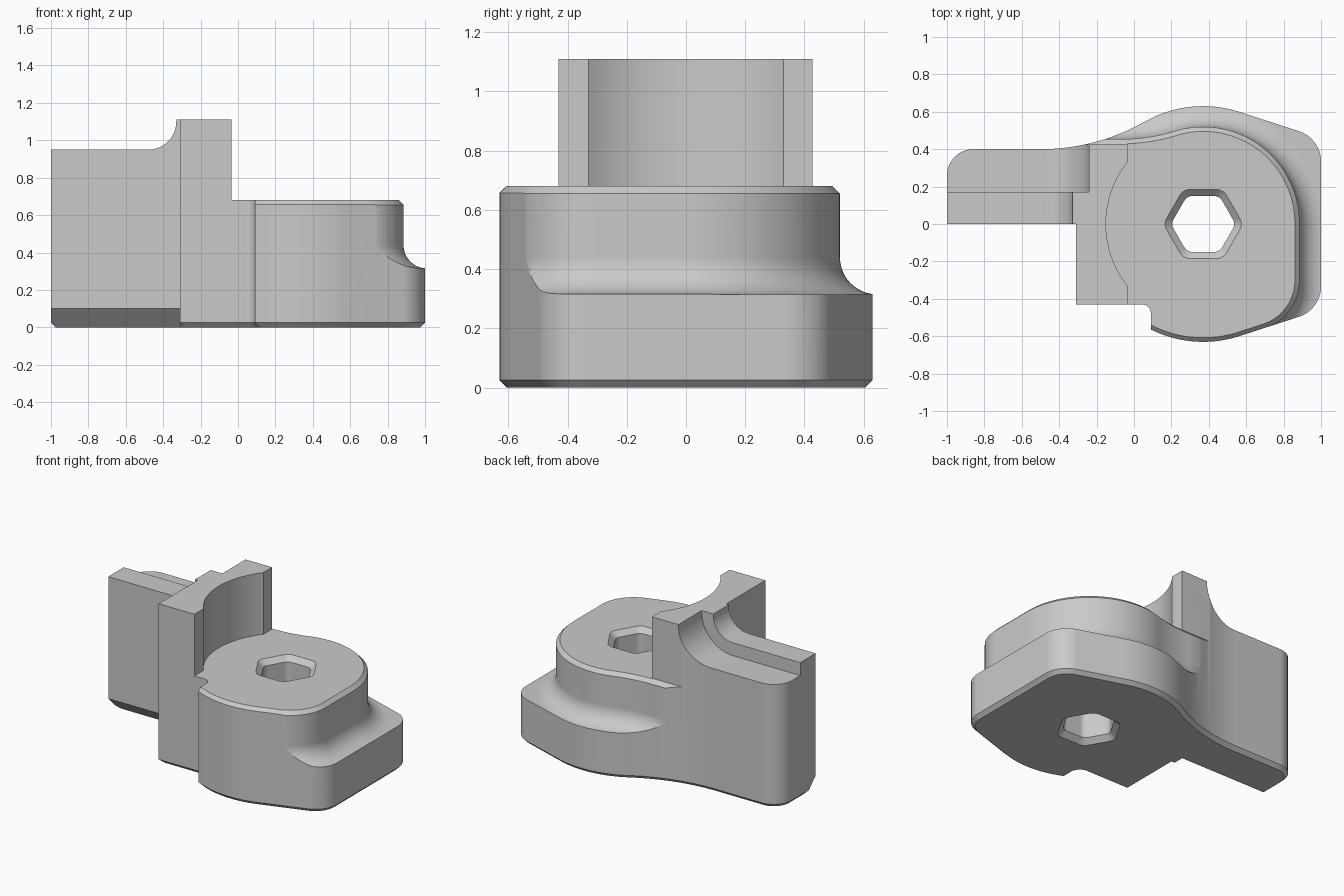
import bpy, bmesh
from math import cos, sin, radians, tan
from mathutils import Vector

cube = bpy.data.objects.get("Cube")
if cube:
    bpy.data.objects.remove(cube)

steel = bpy.data.materials.new("plain grey")
steel.use_nodes = True
GREY = (0.59, 0.59, 0.59, 1)
steel.diffuse_color = GREY
steel.node_tree.nodes["Principled BSDF"].inputs["Base Color"].default_value = GREY


def arc(cx, cy, r, a0, a1, n=20):
    angles = [radians(a0 + (a1 - a0) * i / n) for i in range(n + 1)]
    return [Vector((cx + r * cos(a), cy + r * sin(a))) for a in angles]


def fillet(p, c, q, r, n=10):
    """Round the corner c between p and q with radius r."""
    p, c, q = Vector(p), Vector(c), Vector(q)
    u, v = (p - c).normalized(), (q - c).normalized()
    half = u.angle(v) / 2
    start, end = c + u * (r / tan(half)), c + v * (r / tan(half))
    mid = c + (u + v).normalized() * (r / sin(half))
    a, b = start - mid, end - mid
    return [mid + a.lerp(b, i / n).normalized() * r for i in range(n + 1)]


def normals(pts, closed):
    """Outward mitre vectors of a clockwise path."""
    out = []
    last = len(pts) - 1
    for i, p in enumerate(pts):
        dirs = []
        if closed or i > 0:
            dirs.append((p - pts[i - 1]).normalized())
        if closed or i < last:
            dirs.append((pts[(i + 1) % len(pts)] - p).normalized())
        ns = [Vector((-d.y, d.x)) for d in dirs]
        out.append(ns[0] if len(ns) == 1 else (ns[0] + ns[1]) / (1 + ns[0].dot(ns[1])))
    return out


def loft(name, rings):
    """Solid skinned over closed rings, capped at both ends."""
    bm = bmesh.new()
    rows = [[bm.verts.new(p) for p in ring] for ring in rings]
    for a, b in zip(rows, rows[1:]):
        for i in range(len(a)):
            j = (i + 1) % len(a)
            bm.faces.new((a[i], a[j], b[j], b[i]))
    bm.faces.new(rows[0])
    bm.faces.new(rows[-1])
    bmesh.ops.recalc_face_normals(bm, faces=bm.faces)
    mesh = bpy.data.meshes.new(name)
    bm.to_mesh(mesh)
    bm.free()
    mesh.materials.append(steel)
    ob = bpy.data.objects.new(name, mesh)
    bpy.context.collection.objects.link(ob)
    return ob


def cut(body, cutter):
    bpy.context.view_layer.objects.active = body
    mod = body.modifiers.new("cut", "BOOLEAN")
    mod.operation, mod.solver, mod.object = "DIFFERENCE", "EXACT", cutter
    bpy.ops.object.modifier_apply(modifier=mod.name)
    bpy.data.objects.remove(cutter)


# Full plan outline, clockwise from the arm's front corner
HUB, R = 0.37, 0.63
tip = Vector((HUB + R * cos(radians(72)), R * sin(radians(72))))
corner = (1.0, tip.y - (1.0 - tip.x) * tan(radians(18)))
flank = fillet(tip, corner, (1.0, 0), 0.17)
outline = [Vector((-1, 0))]
outline += fillet((-1, 0), (-1, 0.4), (0, 0.4), 0.14)
outline += arc(-0.5, 1.53, 1.13, -90, -60.4)
outline += arc(HUB, 0, R, 119.6, 72, 24)[1:]
outline += flank + [Vector((p.x, -p.y)) for p in reversed(flank)]
outline += arc(HUB, 0, R, -72, -116.4, 24)
outline += fillet((0.09, -0.56), (0.09, -0.43), (-0.3, -0.43), 0.045, 6)
outline += [Vector((-0.31, -0.43)), Vector((-0.31, 0))]

# Body blank with a chamfered foot
mitres = normals(outline, True)
levels = [(-0.025, 0), (0, 0.025), (0, 1.11)]
body = loft("bracket_body", [[(p + m * d).to_3d() + Vector((0, 0, z))
                              for p, m in zip(outline, mitres)] for d, z in levels])

# Round space in front of the upright post
clear = [Vector((-0.04, -1))] + arc(0.38, 0, 0.53, 218.5, 141.5, 32)
clear += [Vector((-0.04, 1)), Vector((2, 1)), Vector((2, -1))]
cut(body, loft("post_cutter", [[(p.x, p.y, z) for p in clear] for z in (0.68, 2)]))

# Arm top: a high front rail and a lower back ledge, both curving up to the post
for r, y0, y1 in ((0.24, 0.17, 1), (0.15, -0.1, 0.25)):
    side = arc(-0.48, 1.10, r, -90, 0, 16)
    side += [Vector((r - 0.48, 1.3)), Vector((-1.2, 1.3)), Vector((-1.2, 1.10 - r))]
    cut(body, loft("arm_cutter", [[(p.x, y, p.y) for p in side] for y in (y0, y1)]))

# Chamfer under the arm's front edge
wedge = ((-0.1, 0.2), (-0.1, -0.1), (0.2, -0.1))
cut(body, loft("wedge_cutter", [[(x, y, z) for y, z in wedge] for x in (-1.2, -0.31)]))

# Shoulder: chamfer, wall, cove and ledge swept round the hub
G = 0.003
low = Vector((tip.x + G * cos(radians(72)), -tip.y - G * sin(radians(72))))
bend = (0.885, low.y + (0.885 - low.x) * tan(radians(18)))
path = [Vector((-0.3, 0.452))] + arc(-0.067, 1.431, 0.977, -90, -73, 12)
path += arc(HUB, 0.005, 0.515, 107, 0, 40)[1:]
path += fillet((0.885, 0), bend, low, 0.27, 16)
path += arc(HUB, 0, R + G, -72, -117, 24)
cove = [(p.x, p.y) for p in arc(0.125, 0.44, 0.125, 180, 270, 12)]
profile = [(-0.027, 1.3), (-0.027, 0.682), (0, 0.655)] + cove + [(0.3, 0.315), (0.3, 1.3)]
rings = [[(p + m * d).to_3d() + Vector((0, 0, z)) for d, z in profile]
         for p, m in zip(path, normals(path, False))]
cut(body, loft("shoulder_cutter", rings))

# Rounded hexagonal hole, countersunk at both ends
hexa = [Vector((cos(radians(60 * i)), sin(radians(60 * i)))) * 0.173 for i in range(6)]
hole = []
for i in range(6):
    hole += fillet(hexa[i - 1], hexa[i], hexa[(i + 1) % 6], 0.05, 5)
sizes = [(1.3, -0.01), (1.0, 0.035), (1.0, 0.645), (1.3, 0.69)]
cut(body, loft("hole_cutter", [[(HUB + p.x * s, p.y * s, z) for p in hole]
                               for s, z in sizes]))

# Smooth curves, crisp edges
bpy.ops.object.select_all(action="DESELECT")
body.select_set(True)
bpy.context.view_layer.objects.active = body
bpy.ops.object.shade_smooth_by_angle(angle=radians(25))
weighted = body.modifiers.new("weighted", "WEIGHTED_NORMAL")
weighted.keep_sharp = True
